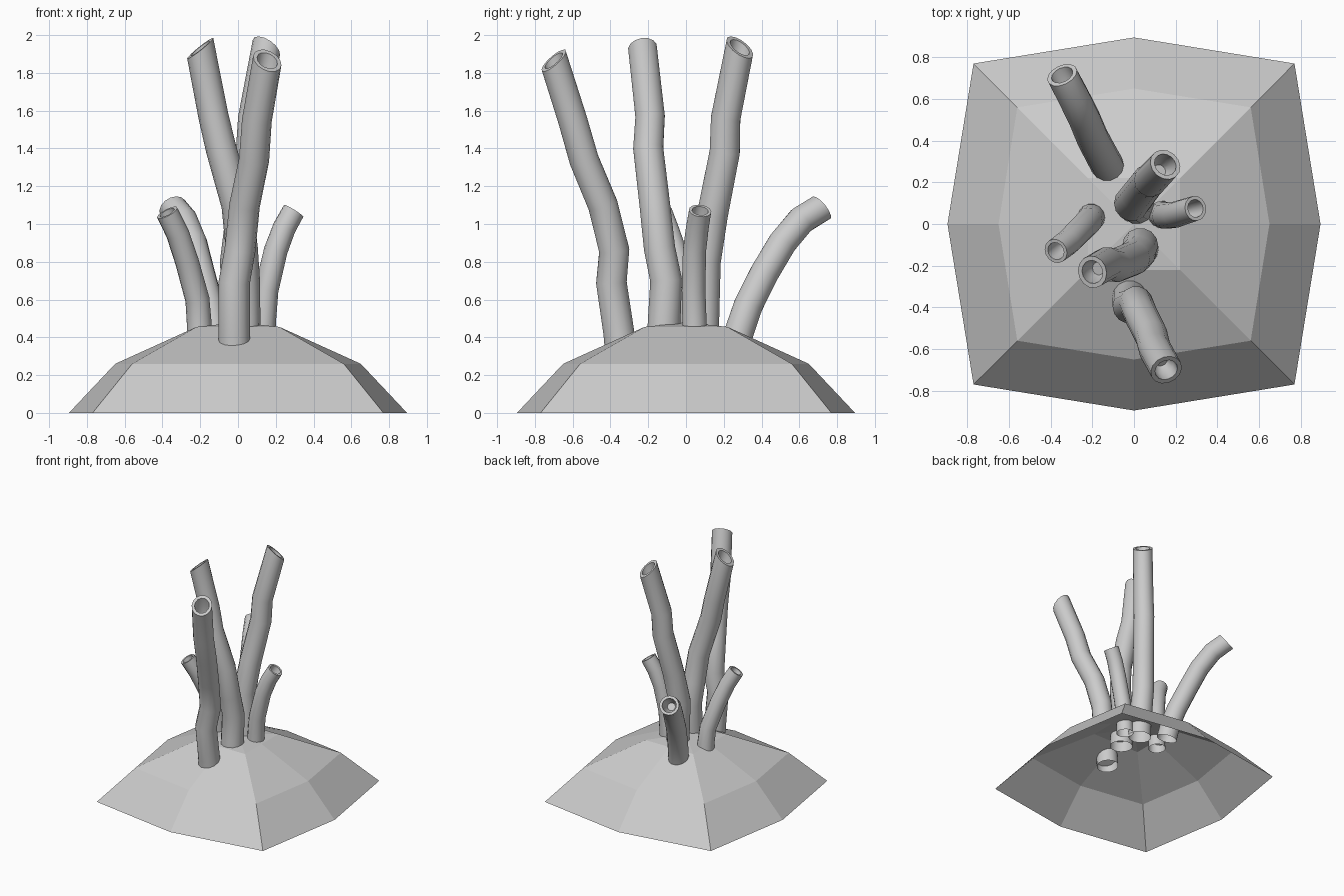
import bpy, bmesh, math
from mathutils import Vector

if "Cube" in bpy.data.objects:
    bpy.data.objects.remove(bpy.data.objects["Cube"])


def finish(name, bm, smooth):
    me = bpy.data.meshes.new(name)
    bmesh.ops.recalc_face_normals(bm, faces=bm.faces)
    bm.to_mesh(me)
    bm.free()
    ob = bpy.data.objects.new(name, me)
    bpy.context.collection.objects.link(ob)
    if smooth:
        bpy.ops.object.select_all(action='DESELECT')
        ob.select_set(True)
        bpy.context.view_layer.objects.active = ob
        bpy.ops.object.shade_smooth_by_angle(angle=math.radians(40))
    return ob


def bridge(bm, a, b):
    n = len(a)
    for i in range(n):
        j = (i + 1) % n
        bm.faces.new((a[i], a[j], b[j], b[i]))


# Faceted mound, open underneath: (corner, edge middle, height) per ring
def mound():
    bm = bmesh.new()
    prev = None
    for c, m, z in ((0.77, 0.895, 0), (0.56, 0.65, 0.26), (0.22, 0.22, 0.455)):
        pts = [(c, c), (0, m), (-c, c), (-m, 0), (-c, -c), (0, -m), (c, -c), (m, 0)]
        ring = [bm.verts.new((x, y, z)) for x, y in pts]
        if prev:
            bridge(bm, prev, ring)
        prev = ring
    top = bm.verts.new((0, 0, 0.48))
    for i in range(8):
        bm.faces.new((prev[i], prev[(i + 1) % 8], top))
    finish("mound", bm, False)


# Bent tube with slanted mouth and a hollow in the tip, open at the root
def tube(name, path, radii, mouth, sides=14):
    bm = bmesh.new()
    P = [Vector(p) for p in path]
    mouth = Vector(mouth).normalized()
    last = len(P) - 1

    def ring(center, t, r, slant=False):
        u = (Vector((1, 0, 0)) - t * t.x).normalized()
        v = t.cross(u)
        out = []
        for i in range(sides):
            a = 2 * math.pi * i / sides
            o = (u * math.cos(a) + v * math.sin(a)) * r
            if slant:
                o -= t * (o.dot(mouth) / t.dot(mouth))
            out.append(bm.verts.new(center + o))
        return out

    prev = None
    for i, p in enumerate(P):
        t = (P[min(i + 1, last)] - P[max(i - 1, 0)]).normalized()
        r = radii[0] + (radii[1] - radii[0]) * i / last
        cur = ring(p, t, r, i == last)
        if prev:
            bridge(bm, prev, cur)
        prev = cur
    # rim and inner hollow
    for depth, k in ((0, 0.72), (0.09, 0.68), (0.15, 0.4)):
        cur = ring(P[last] - t * depth, t, r * k, True)
        bridge(bm, prev, cur)
        prev = cur
    bm.faces.new(prev)
    finish(name, bm, True)


mound()

tube("front_tall_tube",
     [(-.02, -.345, .31), (-.02, -.355, .42), (-.02, -.395, .69), (.01, -.38, .86),
      (.035, -.44, 1.1), (.085, -.54, 1.34), (.1, -.6, 1.55), (.155, -.70, 1.865)],
     (.085, .078), (.3, -.6, .7))
tube("left_tall_tube",
     [(.03, -.12, .37), (.03, -.115, .5), (.03, -.105, .7), (.02, -.14, .87),
      (-.005, -.165, 1.1), (-.09, -.2, 1.4), (-.13, -.19, 1.57), (-.2, -.23, 1.93)],
     (.09, .078), (-.6, -.12, .75))
tube("right_tall_tube",
     [(.015, .085, .37), (.01, .09, .5), (-.01, .1, .8), (.02, .14, 1.05),
      (.07, .205, 1.38), (.08, .21, 1.56), (.15, .285, 1.935)],
     (.09, .078), (.45, .5, .75))
tube("back_leaning_tube",
     [(-.12, .255, .33), (-.13, .285, .44), (-.155, .33, .57), (-.2, .415, .74),
      (-.24, .51, .9), (-.29, .61, 1.02), (-.345, .715, 1.085)],
     (.08, .076), (-.35, .72, .6))
tube("left_short_tube",
     [(-.205, .035, .37), (-.205, .03, .47), (-.215, .015, .6), (-.27, -.04, .8),
      (-.32, -.09, .95), (-.375, -.13, 1.06)],
     (.067, .06), (-.45, -.3, .85))
tube("right_short_tube",
     [(.13, .045, .38), (.135, .045, .48), (.15, .04, .65), (.2, .045, .86),
      (.245, .06, .98), (.295, .075, 1.07)],
     (.067, .06), (.5, .1, .8))
